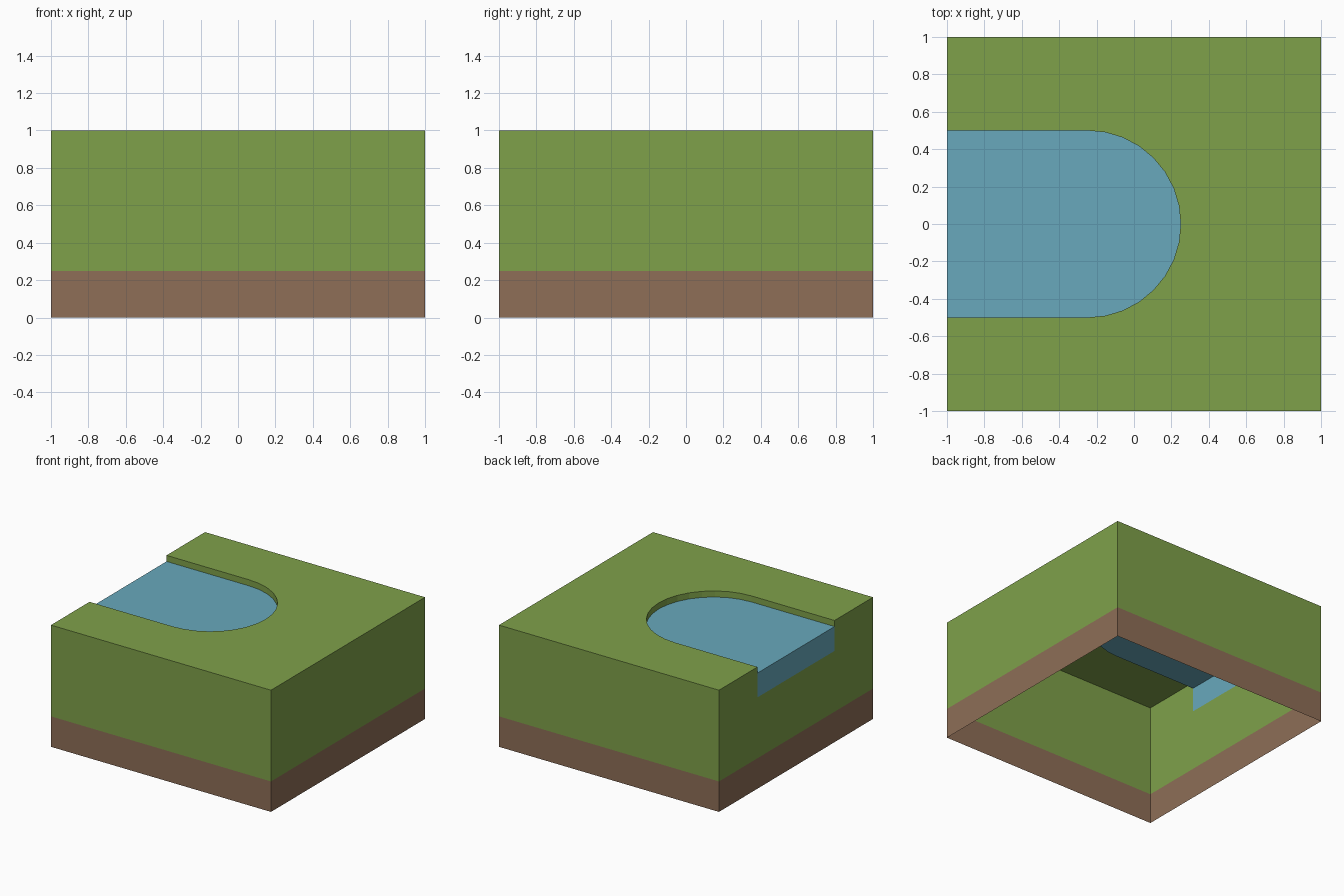
import bpy
import math

if "Cube" in bpy.data.objects:
    bpy.data.objects.remove(bpy.data.objects["Cube"])


def material(name, rgb):
    lin = [(c / 255 / 12.92) if c / 255 < 0.04045 else ((c / 255 + 0.055) / 1.055) ** 2.4 for c in rgb]
    m = bpy.data.materials.new(name)
    m.diffuse_color = (*lin, 1)
    m.use_nodes = True
    m.node_tree.nodes["Principled BSDF"].inputs["Base Color"].default_value = m.diffuse_color
    return m


def shell(name, faces, mat):
    # build an open shell from polygons, sharing coincident corners
    index, polys = {}, []
    for face in faces:
        polys.append([index.setdefault(tuple(round(c, 5) for c in p), len(index)) for p in face])
    me = bpy.data.meshes.new(name)
    me.from_pydata(list(index), [], polys)
    me.materials.append(mat)
    me.update()
    ob = bpy.data.objects.new(name, me)
    bpy.context.collection.objects.link(ob)
    return ob


def wall(a, b, z0, z1):
    return [(*a, z0), (*b, z0), (*b, z1), (*a, z1)]


grass = material("grass green", (127, 161, 74))
soil = material("soil brown", (142, 110, 87))
blue = material("water blue", (104, 169, 188))

SOIL, BED, LEVEL, TOP = 0.25, 0.75, 0.95, 1.0
R, CX, N = 0.5, -0.25, 16

corners = [(-1, -1), (1, -1), (1, 1), (-1, 1)]
sides = [(corners[i], corners[(i + 1) % 4]) for i in range(4)]

# U-shaped shoreline, from the back of the left edge round to the front
arc = [(CX + R * math.cos(t), R * math.sin(t))
       for t in (math.pi / 2 - math.pi * i / N for i in range(N + 1))]
shore = [(-1, R)] + arc + [(-1, -R)]

# grass block: top with inlet, three plain walls, notched left wall, inlet banks
faces = [[(x, y, TOP) for x, y in corners + shore]]
faces += [wall(a, b, SOIL, TOP) for a, b in sides[:3]]
faces.append([(-1, y, z) for y, z in [(1, SOIL), (-1, SOIL), (-1, TOP), (-R, TOP), (-R, LEVEL),
                                      (-R, BED), (R, BED), (R, LEVEL), (R, TOP), (1, TOP)]])
faces += [wall(a, b, LEVEL, TOP) for a, b in zip(shore, shore[1:])]
shell("grass_block", faces, grass)

# soil band round the open base
shell("soil_band", [wall(a, b, 0, SOIL) for a, b in sides], soil)

# water surface and its cut end on the left side
shell("water", [[(x, y, LEVEL) for x, y in reversed(shore)],
                wall((-1, R), (-1, -R), BED, LEVEL)], blue)
